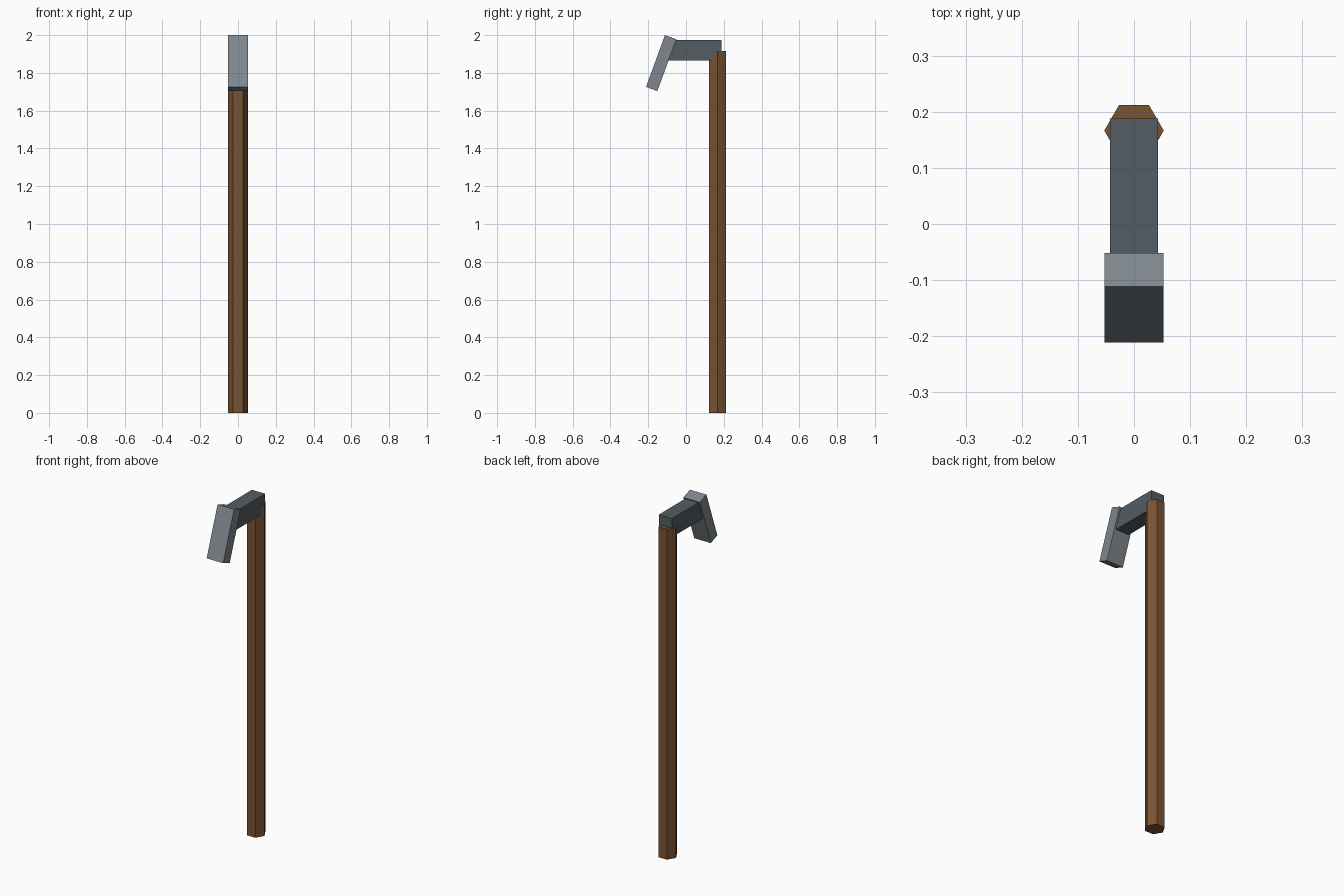
import bpy, bmesh
from math import radians, cos, sin, pi
from mathutils import Matrix

if "Cube" in bpy.data.objects:
    bpy.data.objects.remove(bpy.data.objects["Cube"])


def material(name, rgb):
    m = bpy.data.materials.new(name)
    m.diffuse_color = (*rgb, 1)
    m.use_nodes = True
    m.node_tree.nodes["Principled BSDF"].inputs["Base Color"].default_value = m.diffuse_color
    return m


def add_object(name, bm, mat):
    bmesh.ops.recalc_face_normals(bm, faces=bm.faces)
    me = bpy.data.meshes.new(name)
    bm.to_mesh(me)
    bm.free()
    me.materials.append(mat)
    ob = bpy.data.objects.new(name, me)
    bpy.context.collection.objects.link(ob)
    return ob


def box(name, size, loc, mat, tilt=0):
    bm = bmesh.new()
    bmesh.ops.create_cube(bm, size=1, matrix=Matrix.Diagonal((*size, 1)))
    ob = add_object(name, bm, mat)
    ob.location = loc
    ob.rotation_euler.x = radians(tilt)
    return ob


wood = material("wood", (0.19, 0.087, 0.032))
steel = material("steel", (0.21, 0.24, 0.27))
dark_steel = material("dark_steel", (0.09, 0.11, 0.125))

# Hexagonal wooden handle, corners pointing left and right
bm = bmesh.new()
radius, handle_y, handle_top = 0.053, 0.1665, 1.915
ring = [bm.verts.new((radius * cos(i * pi / 3), radius * sin(i * pi / 3), 0)) for i in range(6)]
base = bm.faces.new(ring)
top = bmesh.ops.extrude_face_region(bm, geom=[base], use_keep_orig=True)["geom"]
bmesh.ops.translate(bm, vec=(0, 0, handle_top),
                    verts=[v for v in top if isinstance(v, bmesh.types.BMVert)])
add_object("handle", bm, wood).location.y = handle_y

# Horizontal neck, running from the handle into the blade
neck_back, neck_front = 0.188, -0.105
box("neck", (0.085, neck_back - neck_front, 0.108),
    (0, (neck_back + neck_front) / 2, 1.919), dark_steel)

# Tilted blade slab
box("blade", (0.106, 0.064, 0.292), (0, -0.1315, 1.852), steel, tilt=-20)
